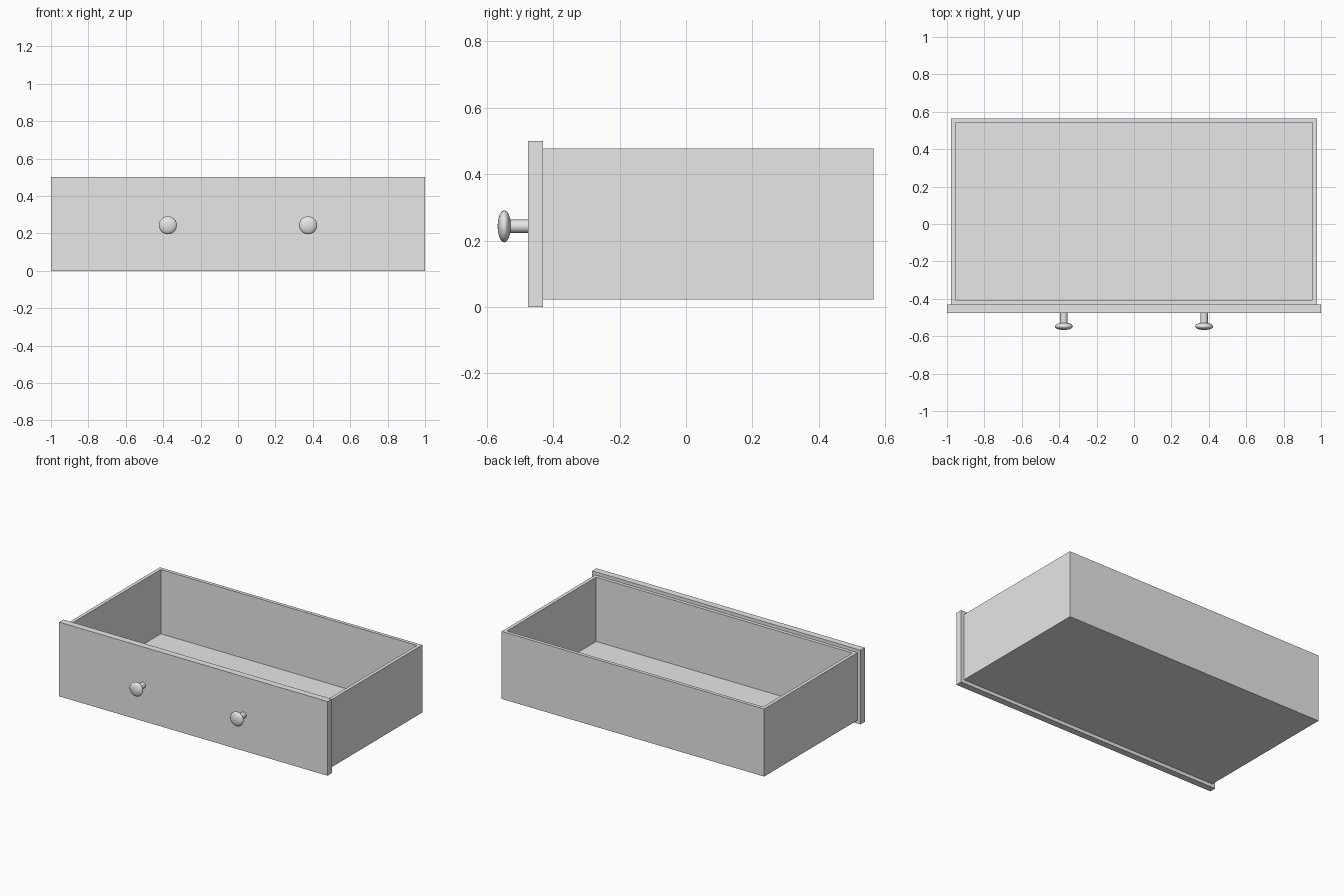
import bpy
import bmesh
from math import sin, cos, pi
from mathutils import Matrix, Vector

cube = bpy.data.objects.get("Cube")
if cube:
    bpy.data.objects.remove(cube, do_unlink=True)

grey = bpy.data.materials.new("light_grey")
grey.use_nodes = True
colour = (0.8, 0.8, 0.8, 1)
grey.diffuse_color = colour
grey.node_tree.nodes["Principled BSDF"].inputs["Base Color"].default_value = colour


def finish(name, bm):
    """Turn a bmesh into a named object with the shared material."""
    bmesh.ops.recalc_face_normals(bm, faces=bm.faces)
    mesh = bpy.data.meshes.new(name)
    bm.to_mesh(mesh)
    bm.free()
    mesh.materials.append(grey)
    obj = bpy.data.objects.new(name, mesh)
    bpy.context.collection.objects.link(obj)
    return obj


def block(low, high):
    """Box between two opposite corners."""
    low, high = Vector(low), Vector(high)
    bm = bmesh.new()
    bmesh.ops.create_cube(bm, size=1)
    bmesh.ops.scale(bm, vec=high - low, verts=bm.verts)
    bmesh.ops.translate(bm, vec=(low + high) / 2, verts=bm.verts)
    return bm


def lathe(name, profile, location, steps=32):
    """Spin (radius, distance forward) points around the y axis."""
    bm = bmesh.new()
    verts = [bm.verts.new((r, -d, 0)) for r, d in profile]
    edges = [bm.edges.new(pair) for pair in zip(verts, verts[1:])]
    bmesh.ops.spin(bm, geom=verts + edges, cent=(0, 0, 0), axis=(0, 1, 0),
                   angle=2 * pi, steps=steps)
    bmesh.ops.remove_doubles(bm, verts=bm.verts, dist=0.0001)
    bmesh.ops.transform(bm, matrix=Matrix.Translation(location), verts=bm.verts)
    obj = finish(name, bm)
    bpy.ops.object.select_all(action="DESELECT")
    obj.select_set(True)
    bpy.context.view_layer.objects.active = obj
    bpy.ops.object.shade_smooth_by_angle(angle=pi / 5)


# Front panel, overhanging the box on all sides
finish("front_panel", block((-1, -0.475, 0), (1, -0.43, 0.5)))

# Open box: inset the top face and sink it to the floor
wall, floor = 0.023, 0.045
bm = block((-0.978, -0.43, 0.023), (0.978, 0.565, 0.478))
bm.faces.ensure_lookup_table()
top = max(bm.faces, key=lambda f: f.calc_center_median().z)
bmesh.ops.inset_region(bm, faces=[top], thickness=wall, use_even_offset=True)
sunk = bmesh.ops.extrude_discrete_faces(bm, faces=[top])["faces"][0]
for v in sunk.verts:
    v.co.z = floor
finish("drawer_box", bm)

# Two knobs: a straight stem with a flattened round head
stem = [(0.02, 0), (0.02, 0.055)]
angles = [-pi / 2 + pi * i / 12 for i in range(13)]
head = [(0.048 * max(cos(a), 0), 0.072 + 0.02 * sin(a)) for a in angles]
for side, x in (("right", -0.375), ("left", 0.375)):
    lathe(side + "_knob_stem", stem, (x, -0.475, 0.243))
    lathe(side + "_knob_head", head, (x, -0.475, 0.243))
